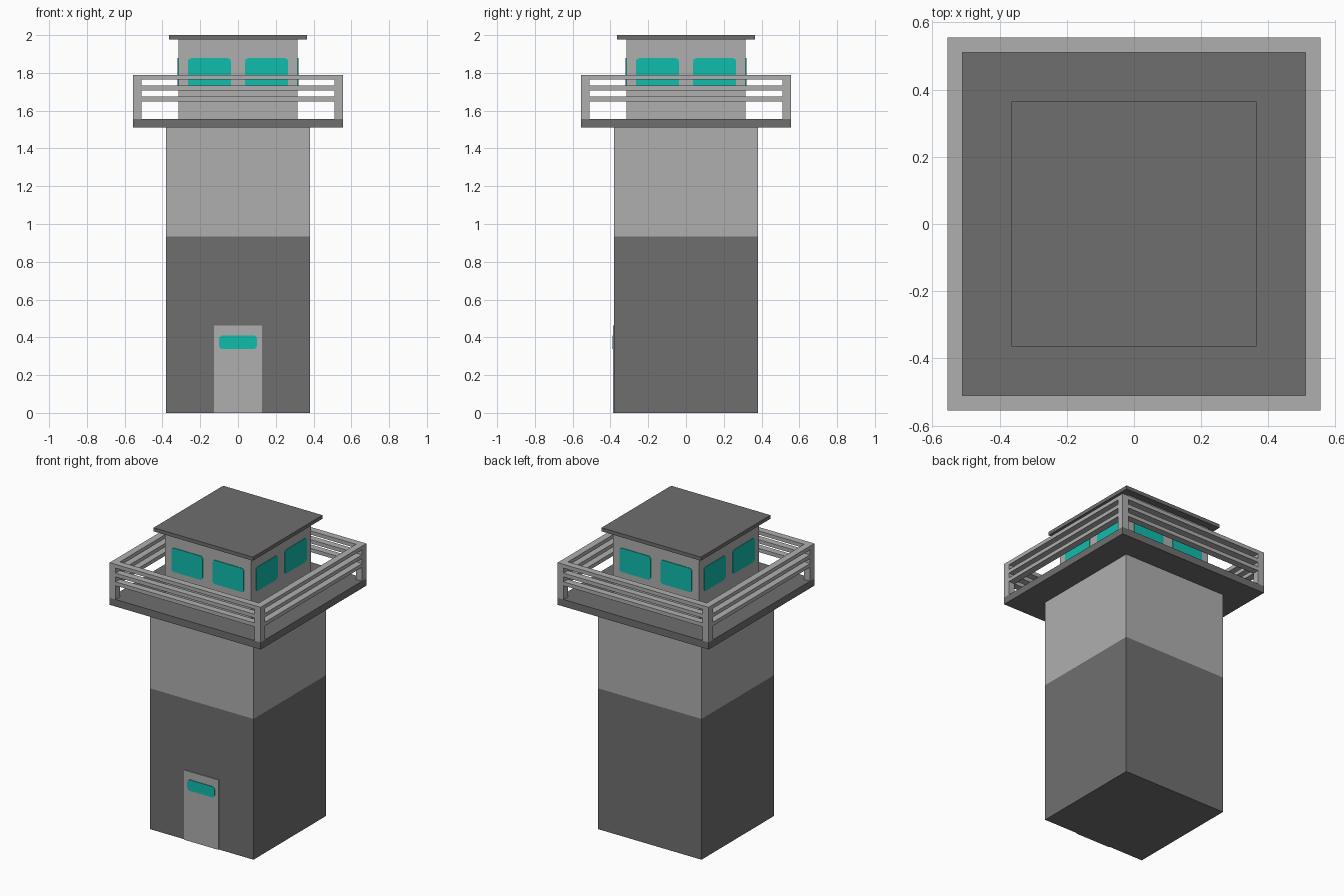
import bpy
import bmesh
from math import cos, sin, pi
from mathutils import Matrix, Vector

cube = bpy.data.objects.get("Cube")
if cube:
    bpy.data.objects.remove(cube, do_unlink=True)


def material(name, r, g, b):
    mat = bpy.data.materials.new(name)
    mat.use_nodes = True
    mat.diffuse_color = (r, g, b, 1)
    mat.node_tree.nodes["Principled BSDF"].inputs["Base Color"].default_value = (r, g, b, 1)
    return mat


dark = material("dark grey", 0.159, 0.159, 0.159)
light = material("light grey", 0.429, 0.429, 0.429)
teal = material("teal glass", 0.005, 0.51, 0.418)


def finish(name, bm, *mats):
    bmesh.ops.recalc_face_normals(bm, faces=bm.faces)
    mesh = bpy.data.meshes.new(name)
    bm.to_mesh(mesh)
    bm.free()
    for mat in mats:
        mesh.materials.append(mat)
    obj = bpy.data.objects.new(name, mesh)
    bpy.context.collection.objects.link(obj)
    return obj


def add_box(bm, low, high):
    low, high = Vector(low), Vector(high)
    place = Matrix.Translation((low + high) / 2) @ Matrix.Diagonal((*(high - low), 1))
    bmesh.ops.create_cube(bm, size=1, matrix=place)


def slab(name, half, bottom, top, mat):
    bm = bmesh.new()
    add_box(bm, (-half, -half, bottom), (half, half, top))
    return finish(name, bm, mat)


def glass(name, x, z, width, height, wall, turn=0):
    """Thin rounded pane on the front of a wall, turned about the tower."""
    bm = bmesh.new()
    radius, steps = 0.018, 4
    verts = []
    for corner, (sx, sz) in enumerate([(1, 1), (-1, 1), (-1, -1), (1, -1)]):
        for i in range(steps + 1):
            a = (corner + i / steps) * pi / 2
            verts.append(bm.verts.new((x + sx * (width / 2 - radius) + radius * cos(a),
                                       -wall,
                                       z + sz * (height / 2 - radius) + radius * sin(a))))
    face = bm.faces.new(verts)
    moved = bmesh.ops.extrude_face_region(bm, geom=[face])["geom"]
    bmesh.ops.translate(bm, vec=(0, -0.004, 0),
                        verts=[v for v in moved if isinstance(v, bmesh.types.BMVert)])
    bm.transform(Matrix.Rotation(turn * pi / 2, 4, 'Z'))
    return finish(name, bm, teal)


# Tower shaft, cut at the colour change
bm = bmesh.new()
add_box(bm, (-0.38, -0.38, 0), (0.38, 0.38, 1.51))
bmesh.ops.bisect_plane(bm, geom=bm.verts[:] + bm.edges[:] + bm.faces[:],
                       plane_co=(0, 0, 0.935), plane_no=(0, 0, 1))
for f in bm.faces:
    f.material_index = int(f.calc_center_median().z > 0.935)
finish("tower_shaft", bm, dark, light)

# Deck, cabin and roof
DECK, RAIL = 0.555, 0.045
slab("deck", DECK, 1.51, 1.557, dark)
slab("cabin", 0.316, 1.557, 1.976, light)
slab("roof", 0.365, 1.976, 2.0, dark)

# Railing: one corner post and three bars per side
bm = bmesh.new()
inner = DECK - RAIL
for side in range(4):
    part = bmesh.new()
    add_box(part, (-DECK, -DECK, 1.557), (-inner, -inner, 1.79))
    for top in (1.79, 1.732, 1.674):
        add_box(part, (-inner, -DECK, top - 0.025), (inner, -inner, top))
    part.transform(Matrix.Rotation(side * pi / 2, 4, 'Z'))
    temp = bpy.data.meshes.new("railing_side")
    part.to_mesh(temp)
    part.free()
    bm.from_mesh(temp)
    bpy.data.meshes.remove(temp)
finish("railing", bm, light)

# Two cabin windows on every side
for side, label in enumerate(("front", "left", "back", "right")):
    for x in (-0.151, 0.151):
        glass(label + "_window", x, 1.799, 0.228, 0.158, 0.316, side)

# Door with its pane
bm = bmesh.new()
add_box(bm, (-0.127, -0.386, 0), (0.127, -0.38, 0.463))
finish("door", bm, light)
glass("door_window", 0, 0.374, 0.2, 0.072, 0.386)
